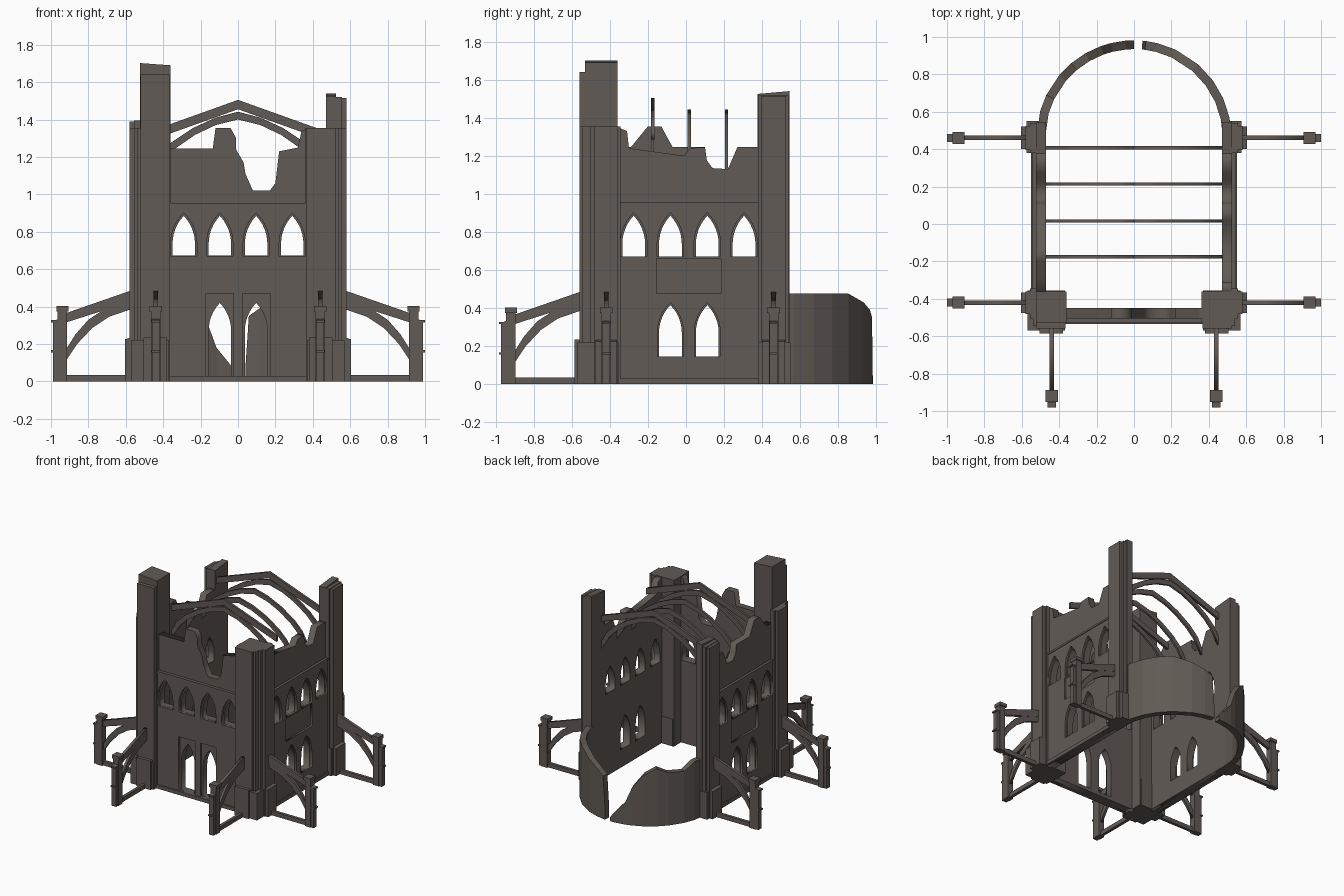
import bpy, bmesh, math
from mathutils import Matrix, Vector

if "Cube" in bpy.data.objects:
    bpy.data.objects.remove(bpy.data.objects["Cube"])

stone = bpy.data.materials.new("weathered_stone")
stone.diffuse_color = (0.12, 0.103, 0.09, 1)
stone.use_nodes = True
stone.node_tree.nodes["Principled BSDF"].inputs["Base Color"].default_value = stone.diffuse_color


def finish(name, bm, mat=None):
    bmesh.ops.remove_doubles(bm, verts=bm.verts, dist=1e-5)
    bmesh.ops.recalc_face_normals(bm, faces=bm.faces)
    me = bpy.data.meshes.new(name)
    bm.to_mesh(me)
    bm.free()
    if mat is not None:
        me.transform(mat)
        if mat.determinant() < 0:
            me.flip_normals()
    me.materials.clear()
    me.materials.append(stone)
    ob = bpy.data.objects.new(name, me)
    bpy.context.collection.objects.link(ob)
    return ob


def slab(name, loops, d0, d1, axis='y', mat=None):
    """Outline with holes in (u, z), extruded from d0 to d1 along the axis."""
    cu = bpy.data.curves.new(name + "_outline", 'CURVE')
    cu.dimensions, cu.fill_mode, cu.extrude = '2D', 'BOTH', abs(d1 - d0) / 2
    for loop in loops:
        sp = cu.splines.new('POLY')
        sp.points.add(len(loop) - 1)
        for p, (u, z) in zip(sp.points, loop):
            p.co = (u, z, 0, 1)
        sp.use_cyclic_u = True
    tmp = bpy.data.objects.new("outline_helper", cu)
    bpy.context.collection.objects.link(tmp)
    dg = bpy.context.evaluated_depsgraph_get()
    me = bpy.data.meshes.new_from_object(tmp.evaluated_get(dg))
    bm = bmesh.new()
    bm.from_mesh(me)
    bpy.data.objects.remove(tmp)
    bpy.data.curves.remove(cu)
    bpy.data.meshes.remove(me)
    mid = (d0 + d1) / 2
    for v in bm.verts:
        a, b, c = v.co
        v.co = (a, mid + c, b) if axis == 'y' else (mid + c, a, b)
    return finish(name, bm, mat)


def box(name, x, y, z, mat=None, drop=(0, 0)):
    """Box from ranges; drop lowers the top at the +x and +y sides."""
    bm = bmesh.new()
    bmesh.ops.create_cube(bm, size=1)
    for v in bm.verts:
        i, j, k = (int(c > 0) for c in v.co)
        v.co = (x[i], y[j], z[k] - k * (i * drop[0] + j * drop[1]))
    return finish(name, bm, mat)


def rect(u0, u1, z0, z1):
    return [(u0, z0), (u1, z0), (u1, z1), (u0, z1)]


def lancet(c, w, z0, spring, top, grow=0):
    """Pointed arch opening."""
    w, top, z0 = w + grow, top + grow * 1.6, z0 - grow * 0.1
    h = top - spring
    off = (h * h - w * w) / (2 * w)
    end = math.atan2(h, off)
    half = [(w + off, 0)] + [((w + off) * math.cos(end * i / 6), (w + off) * math.sin(end * i / 6)) for i in range(1, 7)]
    right = [(c + x - off, spring + z) for x, z in half]
    left = [(2 * c - x, z) for x, z in reversed(right[:-1])]
    return [(c - w, z0), (c + w, z0)] + right + left


# Walls: full-height core with a thicker lower skin and stepped openings
def upper(c0, grow=0):
    return [lancet(c0 + o, 0.06, 0.672, 0.735, 0.885, grow) for o in (-0.29, -0.097, 0.097, 0.29)]


front_top = [(0.38, 1.355), (0.34, 1.34), (0.32, 1.25), (0.22, 1.23), (0.20, 1.06), (0.17, 1.02),
             (0.08, 1.02), (0.04, 1.11), (0.03, 1.17), (-0.01, 1.24), (-0.01, 1.30), (-0.04, 1.355),
             (-0.12, 1.355), (-0.135, 1.245), (-0.38, 1.245)]
doors = [lancet(s * 0.097, 0.06, 0.03, 0.27, 0.42) for s in (-1, 1)]
slab("front_wall", [[(-0.38, 0), (0.38, 0)] + front_top] + upper(0) + doors, -0.505, -0.45)
slab("front_wall_skin", [rect(-0.38, 0.38, 0, 0.95), rect(-0.17, 0.17, 0.03, 0.47)] + upper(0, 0.01), -0.525, -0.505)
box("portal_pier", (-0.025, 0.025), (-0.52, -0.50), (0, 0.47))
box("front_plinth", (-0.38, 0.38), (-0.535, -0.50), (0, 0.03))
box("front_string_course", (-0.38, 0.38), (-0.53, -0.50), (0.94, 0.955))

notch = [(0.40, 1.245), (0.27, 1.245), (0.22, 1.13), (0.14, 1.135), (0.11, 1.175), (0.10, 1.245)]
side_tops = {1: notch + [(0.02, 1.24), (-0.01, 1.2), (-0.30, 1.24), (-0.31, 1.33), (-0.37, 1.355)],
             -1: notch + [(-0.07, 1.245), (-0.13, 1.355), (-0.20, 1.355), (-0.29, 1.245), (-0.37, 1.245)]}
for s, label in ((1, "right"), (-1, "left")):
    low = [[lancet(0.015 + o, 0.06, 0.145, 0.27, 0.415, g) for o in (-0.097, 0.097)] for g in (0, 0.008)]
    slab(label + "_wall", [[(-0.37, 0), (0.40, 0)] + side_tops[s]] + upper(0.015) + low[0], s * 0.47, s * 0.525, 'x')
    slab(label + "_wall_skin", [rect(-0.37, 0.40, 0, 0.95), rect(-0.155, 0.185, 0.475, 0.66)]
         + upper(0.015, 0.01) + low[1], s * 0.525, s * 0.54, 'x')
    mir = Matrix.Diagonal((s, 1, 1, 1))
    box(label + "_plinth", (0.50, 0.55), (-0.37, 0.40), (0, 0.03), mir)
    box(label + "_string_course", (0.50, 0.545), (-0.37, 0.40), (0.94, 0.955), mir)

    # Front corner tower, left one taller
    h = 1.355 if s > 0 else 1.69
    p = label + "_front_tower"
    box(p + "_core", (0.36, 0.525), (-0.53, -0.36), (0, h), mir, (-0.012 if s < 0 else 0, 0))
    box(p + "_front_face", (0.365, 0.52), (-0.56, -0.53), (0, h - (0.05 if s < 0 else 0)), mir)
    box(p + "_side_face", (0.52, 0.555), (-0.505, -0.345), (0, 1.355), mir)
    box(p + "_side_shaft", (0.55, 0.58), (-0.48, -0.36), (0, 1.355), mir)
    box(p + "_corner_shaft", (0.50, 0.54), (-0.545, -0.49), (0, 1.355), mir)
    box(p + "_front_base", (0.38, 0.505), (-0.585, -0.55), (0, 0.235), mir)
    box(p + "_side_base", (0.54, 0.605), (-0.475, -0.365), (0, 0.24), mir, (0.015, 0))
    box(p + "_base_corner", (0.37, 0.57), (-0.57, -0.355), (0, 0.22), mir)

    # Back corner tower
    h = 1.525 if s > 0 else 1.40
    p = label + "_back_tower"
    box(p + "_core", (0.47, 0.525), (0.375, 0.545), (0, h), mir, (0, -0.015))
    box(p + "_side_face", (0.52, 0.555), (0.38, 0.54), (0, h - 0.005), mir)
    box(p + "_side_shaft", (0.55, 0.58), (0.395, 0.525), (0, h - 0.01), mir)
    box(p + "_side_base", (0.55, 0.605), (0.40, 0.52), (0, 0.24), mir, (0.015, 0))
    box(p + "_base_corner", (0.50, 0.575), (0.38, 0.55), (0, 0.22), mir)

# Flying buttresses
arch = [(0.56, 0.435), (0.70, 0.395), (0.80, 0.33), (0.87, 0.25), (0.92, 0.17),
        (0.92, 0.11), (0.86, 0.20), (0.78, 0.285), (0.69, 0.345), (0.56, 0.39)]


def buttress(name, mat):
    slab(name + "_rake", [[(0.56, 0.43), (0.92, 0.315), (0.92, 0.365), (0.56, 0.49)]], -0.012, 0.012, 'y', mat)
    slab(name + "_arch", [arch], -0.01, 0.01, 'y', mat)
    box(name + "_sill", (0.56, 0.92), (-0.012, 0.012), (0, 0.035), mat)
    box(name + "_pier", (0.915, 0.965), (-0.025, 0.025), (0, 0.39), mat)
    box(name + "_cap", (0.905, 0.97), (-0.033, 0.033), (0.375, 0.402), mat)
    box(name + "_outer_step", (0.96, 0.99), (-0.02, 0.02), (0, 0.335), mat, (0.015, 0))
    for z in (0.155, 0.315):
        box(name + "_band", (0.96, 1.0), (-0.022, 0.022), (z, z + 0.012), mat)


for s, label in ((1, "right"), (-1, "left")):
    mir = Matrix.Diagonal((s, 1, 1, 1))
    for y, place in ((-0.42, "front"), (0.46, "back")):
        buttress(f"{label}_{place}_buttress", Matrix.Translation((0, y, 0)) @ mir)
    buttress(label + "_facade_buttress",
             Matrix.Translation((s * 0.44, 0.018, 0)) @ Matrix.Rotation(-math.pi / 2, 4, 'Z'))

# Roof ribs: pointed arches, with rafters on the first and last
outer = [(0.475, 1.12), (0.43, 1.205), (0.36, 1.275), (0.24, 1.355), (0.12, 1.41), (0, 1.442)]
inner = [(0, 1.40), (0.12, 1.37), (0.23, 1.318), (0.335, 1.245), (0.40, 1.18), (0.475, 1.06)]
for i, y in enumerate((-0.175, 0.017, 0.213, 0.407)):
    for s in (1, -1):
        slab("roof_rib", [[(s * u, z) for u, z in outer + inner]], y - 0.008, y + 0.008)
        if i in (0, 3):
            raft = [(0, 1.505), (0.475, 1.335), (0.475, 1.285), (0, 1.455)]
            slab("rafter", [[(s * u, z) for u, z in raft]], y - 0.01, y + 0.01)


# Ruined apse: curved wall halves with (angle from back, height)
def apse(name, side, prof):
    bm = bmesh.new()
    rings = []
    for deg, h in prof:
        a = math.radians(deg)
        d = Vector((side * math.sin(a), math.cos(a), 0))
        rings.append([bm.verts.new(d * r + Vector((0, 0.46, z)))
                      for r, z in ((0.475, 0), (0.522, 0), (0.522, h), (0.475, h))])
    for a, b in zip(rings, rings[1:]):
        for i in range(4):
            bm.faces.new((a[i], a[(i + 1) % 4], b[(i + 1) % 4], b[i]))
    bm.faces.new(rings[0])
    bm.faces.new(rings[-1])
    finish(name, bm)


apse("right_apse_wall", 1, [(5, 0.10), (7, 0.35), (14, 0.39), (25, 0.43), (41, 0.475), (54, 0.475),
                            (66, 0.475), (78, 0.475), (90, 0.475)])
apse("left_apse_wall", -1, [(0, 0.03), (5, 0.09), (14, 0.18), (20, 0.31), (30, 0.42), (40, 0.47),
                            (50, 0.43), (64, 0.42), (74, 0.475), (90, 0.475)])
